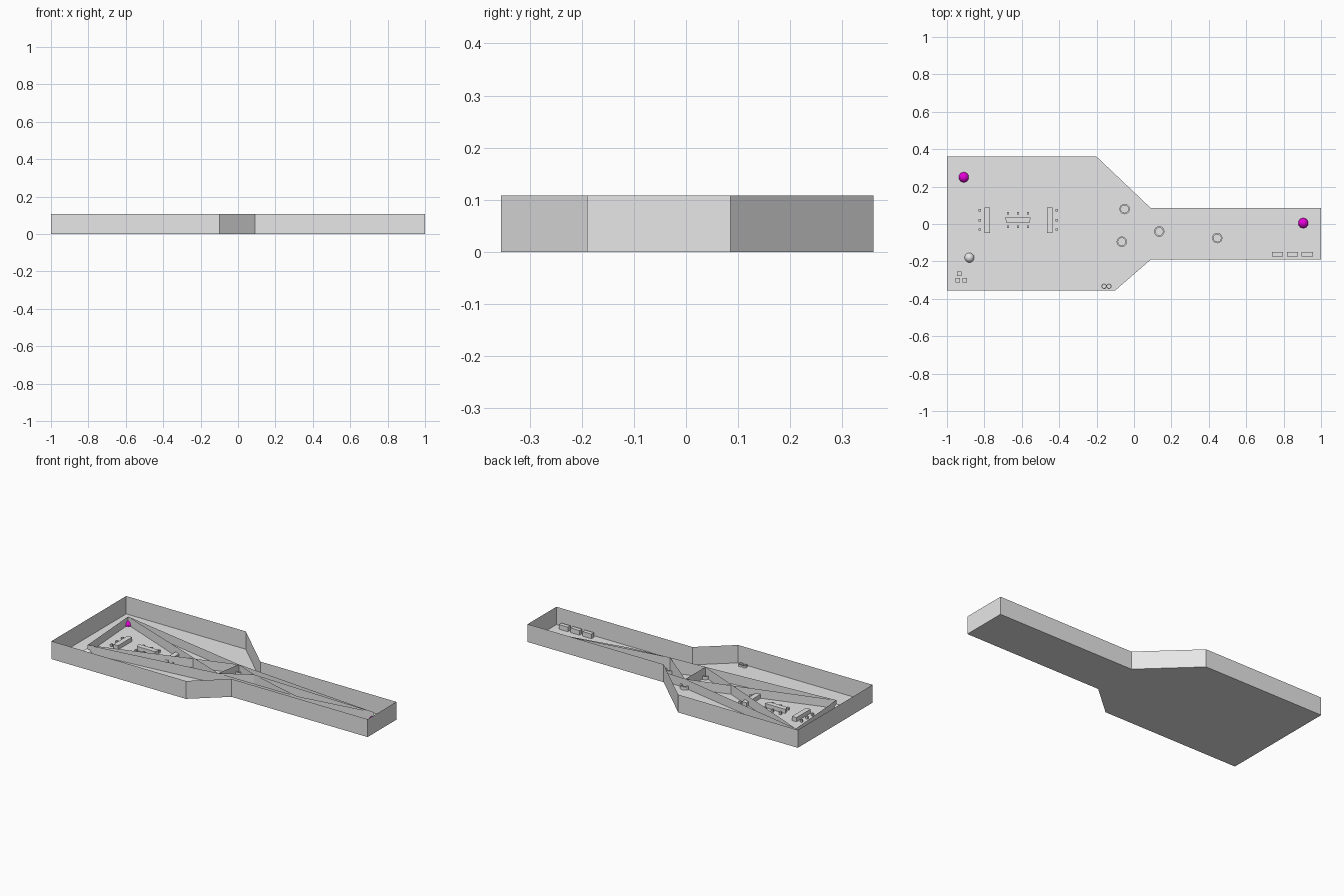
import bpy, bmesh, math
from mathutils import Matrix

cube = bpy.data.objects.get("Cube")
if cube:
    bpy.data.objects.remove(cube, do_unlink=True)


def material(name, color):
    m = bpy.data.materials.new(name)
    m.use_nodes = True
    m.diffuse_color = color
    m.node_tree.nodes["Principled BSDF"].inputs["Base Color"].default_value = color
    return m


GREY = material("light grey", (0.8, 0.8, 0.8, 1))
PINK = material("magenta", (0.8, 0.0, 0.7, 1))


def finish(name, bm, mat=GREY):
    mesh = bpy.data.meshes.new(name)
    bm.to_mesh(mesh)
    bm.free()
    mesh.materials.append(mat)
    ob = bpy.data.objects.new(name, mesh)
    bpy.context.collection.objects.link(ob)
    return ob


def prism(name, outline, height, capped=True):
    """Extrude an outline up from the floor; uncapped gives an open tray."""
    bm = bmesh.new()
    base = bm.faces.new([bm.verts.new((x, y, 0)) for x, y in outline])
    top = bmesh.ops.extrude_face_region(bm, geom=[base], use_keep_orig=True)["geom"]
    bmesh.ops.translate(bm, vec=(0, 0, height),
                        verts=[v for v in top if isinstance(v, bmesh.types.BMVert)])
    if not capped:
        lids = [f for f in top if isinstance(f, bmesh.types.BMFace)]
        bmesh.ops.delete(bm, geom=lids, context="FACES_ONLY")
    bmesh.ops.recalc_face_normals(bm, faces=bm.faces)
    return finish(name, bm)


def block(name, x, y, sx, sy, height):
    a, b = sx / 2, sy / 2
    return prism(name, [(x - a, y - b), (x + a, y - b), (x + a, y + b), (x - a, y + b)], height)


def ring(name, x, y, outer, inner, height, sides=16):
    """Short pipe made by spinning a square section."""
    bm = bmesh.new()
    vs = [bm.verts.new((x + r, y, z)) for r, z in
          ((inner, 0), (outer, 0), (outer, height), (inner, height))]
    edges = [bm.edges.new((vs[i], vs[(i + 1) % 4])) for i in range(4)]
    bmesh.ops.spin(bm, geom=vs + edges, cent=(x, y, 0), axis=(0, 0, 1),
                   angle=math.tau, steps=sides)
    bmesh.ops.remove_doubles(bm, verts=bm.verts, dist=0.0002)
    bmesh.ops.recalc_face_normals(bm, faces=bm.faces)
    return finish(name, bm)


def dome(name, x, y, radius, mat, sides):
    """Half sphere resting on the floor."""
    bm = bmesh.new()
    bmesh.ops.create_uvsphere(bm, u_segments=sides, v_segments=8, radius=radius)
    bmesh.ops.bisect_plane(bm, geom=bm.verts[:] + bm.edges[:] + bm.faces[:],
                           plane_co=(0, 0, 0.001), plane_no=(0, 0, 1), clear_inner=True)
    bmesh.ops.transform(bm, matrix=Matrix.Translation((x, y, 0)), verts=bm.verts)
    return finish(name, bm, mat)


# Open tray with a wide and a narrow end
prism("tray", [(-1, -0.355), (-0.1, -0.355), (0.09, -0.19), (1, -0.19),
               (1, 0.085), (0.09, 0.085), (-0.2, 0.36), (-1, 0.36)], 0.108, capped=False)

# Posts: x, y and height of the partitions there
posts = {
    "back_corner": (-0.91, 0.25, 0.05),
    "front_corner": (-0.88, -0.18, 0.05),
    "back_mid": (-0.05, 0.08, 0.055),
    "front_mid": (-0.065, -0.095, 0.065),
    "neck": (0.135, -0.04, 0.09),
    "narrow": (0.445, -0.075, 0.055),
    "tip": (0.905, 0.005, 0.05),
}

# Thin partitions strung between posts
links = [("back_corner", "front_corner"), ("back_corner", "back_mid"),
         ("back_corner", "front_mid"), ("front_corner", "back_mid"),
         ("front_corner", "front_mid"), ("back_mid", "front_mid"),
         ("back_mid", "neck"), ("front_mid", "neck"), ("front_mid", "narrow"),
         ("neck", "narrow"), ("back_mid", "tip"), ("neck", "tip"), ("narrow", "tip")]
bm = bmesh.new()
for a, b in links:
    (ax, ay, ah), (bx, by, bh) = posts[a], posts[b]
    bm.faces.new([bm.verts.new(p) for p in
                  ((ax, ay, 0), (bx, by, 0), (bx, by, bh), (ax, ay, ah))])
finish("partitions", bm)

# Domes and rings at the posts
for key in ("back_corner", "tip"):
    dome(key + "_marker", *posts[key][:2], 0.028, PINK, 10)
grey_dome = dome("front_corner_dome", *posts["front_corner"][:2], 0.026, GREY, 20)
for p in grey_dome.data.polygons:
    p.use_smooth = True
for key in ("back_mid", "front_mid", "neck", "narrow"):
    ring(key + "_ring", *posts[key][:2], 0.028, 0.02, 0.02)
for x in (-0.16, -0.134):
    ring("small_ring", x, -0.333, 0.014, 0.01, 0.012)

# Tables with stools
block("table_right", -0.785, 0.02, 0.03, 0.135, 0.025)
block("table_left", -0.45, 0.02, 0.03, 0.135, 0.025)
prism("table_middle", [(-0.68, 0.005), (-0.56, 0.005), (-0.552, 0.035), (-0.69, 0.035)], 0.025)
for y in (-0.03, 0.02, 0.073):
    for x in (-0.825, -0.413):
        block("stool", x, y, 0.012, 0.012, 0.015)
for x in (-0.673, -0.62, -0.567):
    for y in (-0.015, 0.057):
        block("stool", x, y, 0.012, 0.012, 0.015)

# Crates in the corner and benches in the narrow end
for x, y in ((-0.935, -0.265), (-0.943, -0.3), (-0.905, -0.3)):
    block("crate", x, y, 0.024, 0.024, 0.02)
for x in (0.767, 0.847, 0.926):
    block("bench", x, -0.162, 0.06, 0.024, 0.028)
